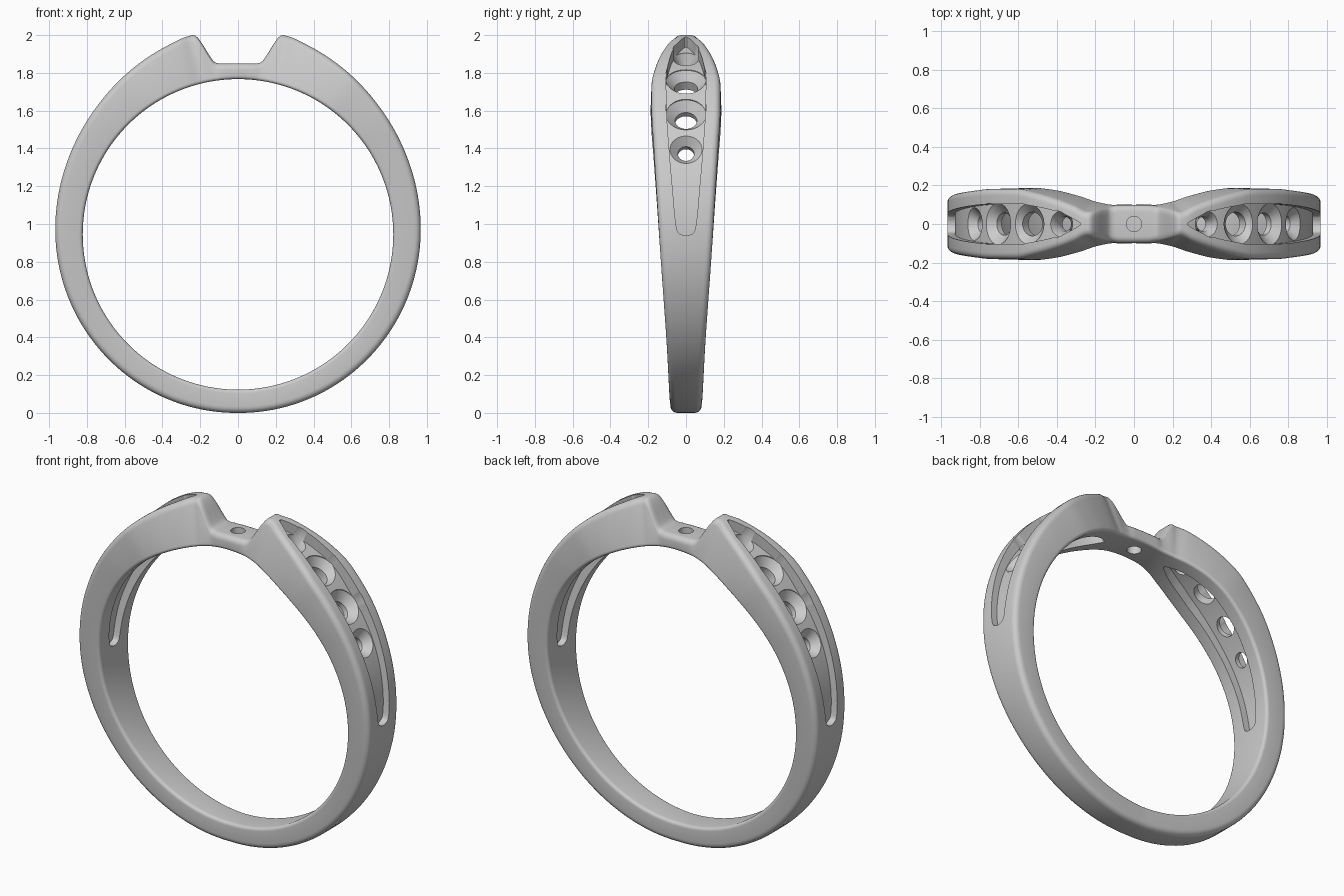
import bpy, bmesh, math
from mathutils import Vector, Matrix

if "Cube" in bpy.data.objects:
    bpy.data.objects.remove(bpy.data.objects["Cube"])

CZ, RIN = 0.945, 0.822          # finger hole centre height and radius


def curve(table):
    """Smooth monotone interpolation through (angle, value) points."""
    n = len(table)
    d = [(table[i + 1][1] - table[i][1]) / (table[i + 1][0] - table[i][0]) for i in range(n - 1)]
    m = [d[0]] + [2 * a * b / (a + b) if a * b > 0 else 0 for a, b in zip(d, d[1:])] + [d[-1]]

    def f(x):
        x = max(table[0][0], min(table[-1][0], x))
        i = next((k for k in range(n - 1) if x <= table[k + 1][0]), n - 2)
        (x0, y0), (x1, y1) = table[i], table[i + 1]
        h = x1 - x0
        t = (x - x0) / h
        return ((1 + 2 * t) * (1 - t) ** 2 * y0 + t * (1 - t) ** 2 * h * m[i]
                + t * t * (3 - 2 * t) * y1 + t * t * (t - 1) * h * m[i + 1])
    return f


def polar(x, z):
    return (math.degrees(math.atan2(x, z - CZ)), math.hypot(x, z - CZ))


# Angle is measured in degrees from the top of the ring
notch = [(0, 1.85), (.05, 1.85), (.10, 1.85), (.125, 1.858), (.15, 1.89),
         (.20, 1.97), (.222, 1.995), (.24, 2.0), (.27, 1.992)]
r_out = curve([polar(*p) for p in notch] +
              [(20, 1.068), (34, 1.037), (50, 1.005), (70, .98), (90, .967), (135, .952), (180, .945)])
w_in = curve([(0, .10), (7, .102), (13, .117), (20, .148), (30, .179), (38, .188), (48, .184),
              (60, .173), (90, .143), (135, .099), (180, .08)])
w_out = curve([(0, .099), (5, .097), (8, .085), (13, .058), (17, .09), (22, .122), (30, .16), (38, .182),
               (48, .182), (60, .172), (90, .142), (135, .098), (180, .08)])
leaf_w = curve([(15, .006), (17, .027), (20, .052), (27, .084), (37, .105), (50, .102), (62, .09),
                (75, .072), (88, .05), (89.5, .04), (90.4, .012)])
floor_r = curve([(15, 1.025), (22, 1.0), (34, .98), (48, .948), (62, .942), (90, .927)])
under_r = curve([(15, .885), (22, .89), (34, .885), (48, .872), (90, .862)])


def place(a, y, r):
    t = math.radians(a)
    return Vector((r * math.sin(t), y, CZ + r * math.cos(t)))


def rounded(corners, radii, n=6):
    """Round off the corners of a polygon."""
    out = []
    for i, (c, rad) in enumerate(zip(corners, radii)):
        c = Vector(c)
        p = c + (Vector(corners[i - 1]) - c).normalized() * rad
        q = c + (Vector(corners[(i + 1) % len(corners)]) - c).normalized() * rad
        for k in range(n):
            t = k / (n - 1)
            b = .41 * 2
            out.append((p * (1 - t) ** 2 + c * 2 * t * (1 - t) * b + q * t * t) /
                       ((1 - t) ** 2 + 2 * t * (1 - t) * b + t * t))
    return out


def loft(name, angles, section, closed):
    bm = bmesh.new()
    rings = [[bm.verts.new(place(a, p[0], p[1])) for p in section(a)] for a in angles]
    n = len(rings[0])
    for i in range(len(rings) if closed else len(rings) - 1):
        A, B = rings[i], rings[(i + 1) % len(rings)]
        for j in range(n):
            bm.faces.new((A[j], A[(j + 1) % n], B[(j + 1) % n], B[j]))
    if not closed:
        bm.faces.new(rings[0])
        bm.faces.new(rings[-1])
    return finish(name, bm)


def finish(name, bm):
    bmesh.ops.recalc_face_normals(bm, faces=bm.faces)
    me = bpy.data.meshes.new(name)
    bm.to_mesh(me)
    bm.free()
    ob = bpy.data.objects.new(name, me)
    bpy.context.collection.objects.link(ob)
    return ob


def lathe_cutter(name, profile, a, r):
    """Turned cutter whose axis points outward from the ring centre."""
    bm = bmesh.new()
    n = 48
    rings = [[bm.verts.new((q * math.cos(2 * math.pi * k / n), q * math.sin(2 * math.pi * k / n), z))
              for k in range(n)] for q, z in profile]
    for A, B in zip(rings, rings[1:]):
        for k in range(n):
            bm.faces.new((A[k], A[(k + 1) % n], B[(k + 1) % n], B[k]))
    bm.faces.new(rings[0])
    bm.faces.new(rings[-1])
    bm.transform(Matrix.Translation(place(a, 0, r)) @ Matrix.Rotation(math.radians(a), 4, 'Y'))
    return finish(name, bm)


# Band with notched top and tapering width
def band_section(a):
    a = abs(a)
    wi, wo, ro = w_in(a), w_out(a), r_out(a)
    return rounded([(-wi, RIN), (wi, RIN), (wo, ro), (-wo, ro)], (.02, .02, .034, .034))


half = [i * .5 for i in range(1, 40)] + [20 + i * 2 for i in range(80)]
angles = [-180] + [-a for a in reversed(half)] + [0] + half
band = loft("ring_band", angles, band_section, True)

# Leaf channels outside and inside, and stone seats, on both shoulders
cutters = []
steps = [15 + i for i in range(73)] + [88.4, 88.8, 89.2, 89.5, 89.8, 90.1, 90.4]
seats = [(22.2, .068, .038), (34.3, .105, .062), (48.2, .107, .058), (61.6, .085, .043)]
for s in (1, -1):
    def outer(a):
        w, f = leaf_w(abs(a)), floor_r(abs(a))
        return [(-w, f), (w, f), (w, 1.2), (-w, 1.2)]

    def inner(a):
        w, f = leaf_w(abs(a)) * .95, under_r(abs(a))
        return [(-w, .7), (w, .7), (w, f), (-w, f)]
    side = [s * a for a in steps]
    cutters.append(loft("channel_cutter", side, outer, False))
    cutters.append(loft("recess_cutter", side, inner, False))
    for a, R, h in seats:
        cutters.append(lathe_cutter("seat_cutter", [(h, -.3), (h, -.045), (R, 0), (R, .15)],
                                    s * a, floor_r(a)))

# Small hole in the centre bridge
cutters.append(lathe_cutter("bridge_hole_cutter", [(.04, -.15), (.04, .15)], 0, .87))

bpy.context.view_layer.objects.active = band
band.select_set(True)
for c in cutters:
    mod = band.modifiers.new("cut", 'BOOLEAN')
    mod.operation, mod.solver, mod.object = 'DIFFERENCE', 'EXACT', c
    bpy.ops.object.modifier_apply(modifier=mod.name)
    bpy.data.objects.remove(c)

bpy.ops.object.shade_smooth_by_angle(angle=math.radians(35))
